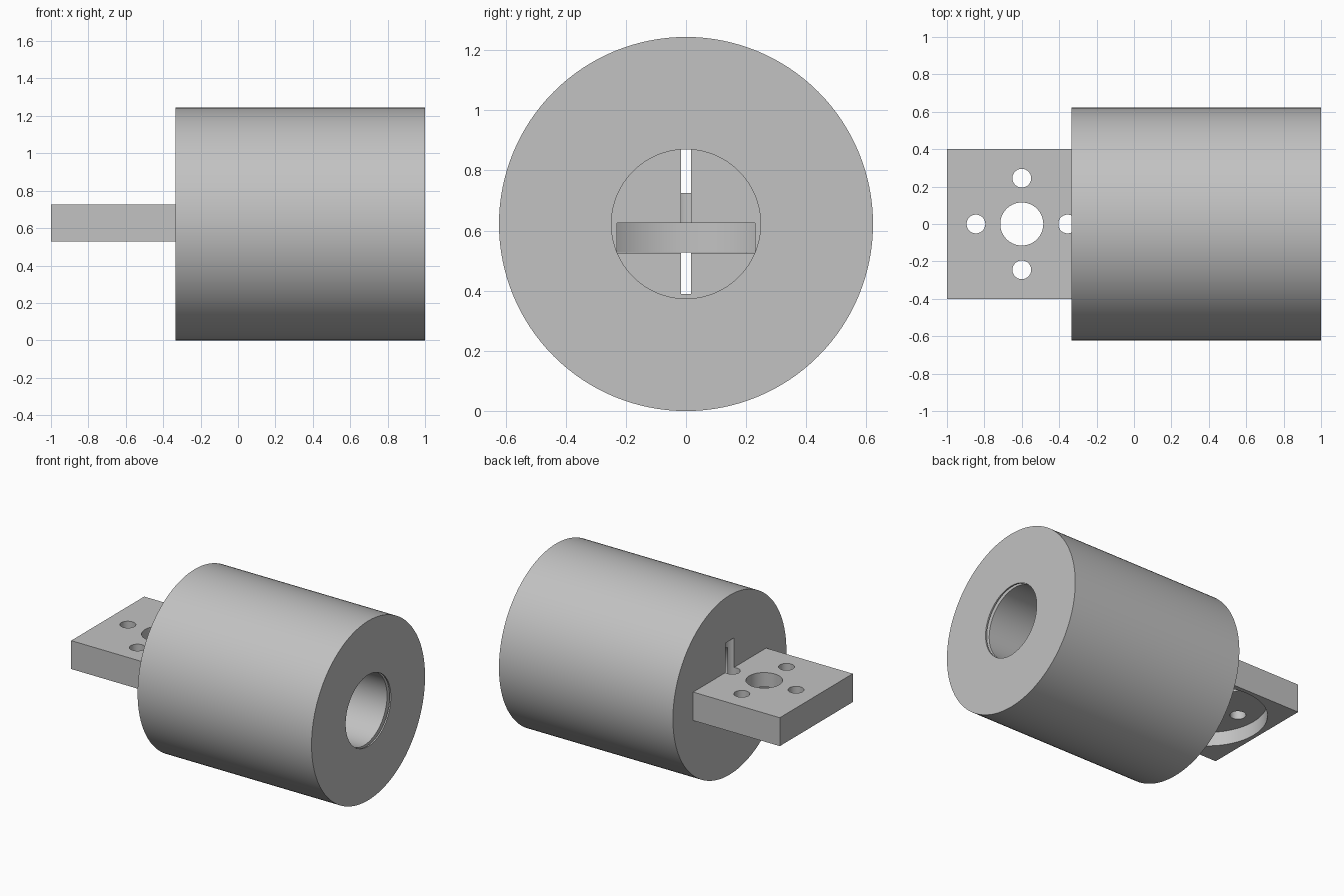
import bpy, bmesh
from math import tau, radians
from mathutils import Matrix

old = bpy.data.objects.get("Cube")
if old:
    bpy.data.objects.remove(old, do_unlink=True)

AXIS_Z = 0.622            # height of the body axis
BACK = -0.335             # rear face of the body
FLANGE_X = -0.6           # centre of the mounting plate
PLATE_LOW, PLATE_HIGH = 0.528, 0.725

grey = bpy.data.materials.new("plain grey")
grey.use_nodes = True
grey.diffuse_color = (0.54, 0.54, 0.54, 1)
grey.node_tree.nodes["Principled BSDF"].inputs["Base Color"].default_value = (0.54, 0.54, 0.54, 1)


def make_object(name, bm):
    bmesh.ops.recalc_face_normals(bm, faces=bm.faces)
    mesh = bpy.data.meshes.new(name)
    bm.to_mesh(mesh)
    bm.free()
    mesh.materials.append(grey)
    obj = bpy.data.objects.new(name, mesh)
    bpy.context.collection.objects.link(obj)
    return obj


def upright_cylinder(name, x, y, radius, low, high):
    bm = bmesh.new()
    bmesh.ops.create_cone(bm, cap_ends=True, segments=96, radius1=radius, radius2=radius,
                          depth=high - low,
                          matrix=Matrix.Translation((x, y, (low + high) / 2)))
    return make_object(name, bm)


# Hollow body: a closed half section turned about the x axis
section = [(-0.308, 0), (-0.308, 0.248), (0.97, 0.248), (0.97, 0.28), (0.99, 0.28),
           (0.99, 0.248), (1, 0.248), (1, 0.622), (BACK, 0.622), (BACK, 0)]
bm = bmesh.new()
points = [bm.verts.new((x, 0, r)) for x, r in section]
edges = [bm.edges.new(pair) for pair in zip(points, points[1:])]
bmesh.ops.spin(bm, geom=points + edges, cent=(0, 0, 0), axis=(1, 0, 0),
               angle=tau, steps=128, use_duplicate=False)
bmesh.ops.remove_doubles(bm, verts=bm.verts, dist=0.0001)
bmesh.ops.translate(bm, verts=bm.verts, vec=(0, 0, AXIS_Z))
body = make_object("hollow_body", bm)

# Mounting plate, let slightly into the rear wall of the body
bm = bmesh.new()
bmesh.ops.create_cube(bm, size=1)
bmesh.ops.scale(bm, verts=bm.verts, vec=(0.68, 0.8, PLATE_HIGH - PLATE_LOW))
bmesh.ops.translate(bm, verts=bm.verts, vec=(-0.66, 0, (PLATE_LOW + PLATE_HIGH) / 2))
plate = make_object("mounting_plate", bm)

# Cutters: centre hole, four bolt holes, round recess under the plate
cutters = [upright_cylinder("centre_hole_cutter", FLANGE_X, 0, 0.115, 0.39, 0.93),
           upright_cylinder("recess_cutter", FLANGE_X, 0, 0.372, PLATE_LOW - 0.003, 0.625)]
for dx, dy in ((1, 0), (-1, 0), (0, 1), (0, -1)):
    cutters.append(upright_cylinder("bolt_hole_cutter", FLANGE_X + 0.245 * dx,
                                    0.245 * dy, 0.05, 0.39, 0.93))

for part in (body, plate):
    bpy.ops.object.select_all(action="DESELECT")
    part.select_set(True)
    bpy.context.view_layer.objects.active = part
    for cutter in cutters:
        cut = part.modifiers.new("cut", "BOOLEAN")
        cut.operation = "DIFFERENCE"
        cut.solver = "EXACT"
        cut.object = cutter
        bpy.ops.object.modifier_apply(modifier=cut.name)
    bpy.ops.object.shade_smooth_by_angle(angle=radians(30))

for cutter in cutters:
    bpy.data.objects.remove(cutter, do_unlink=True)
